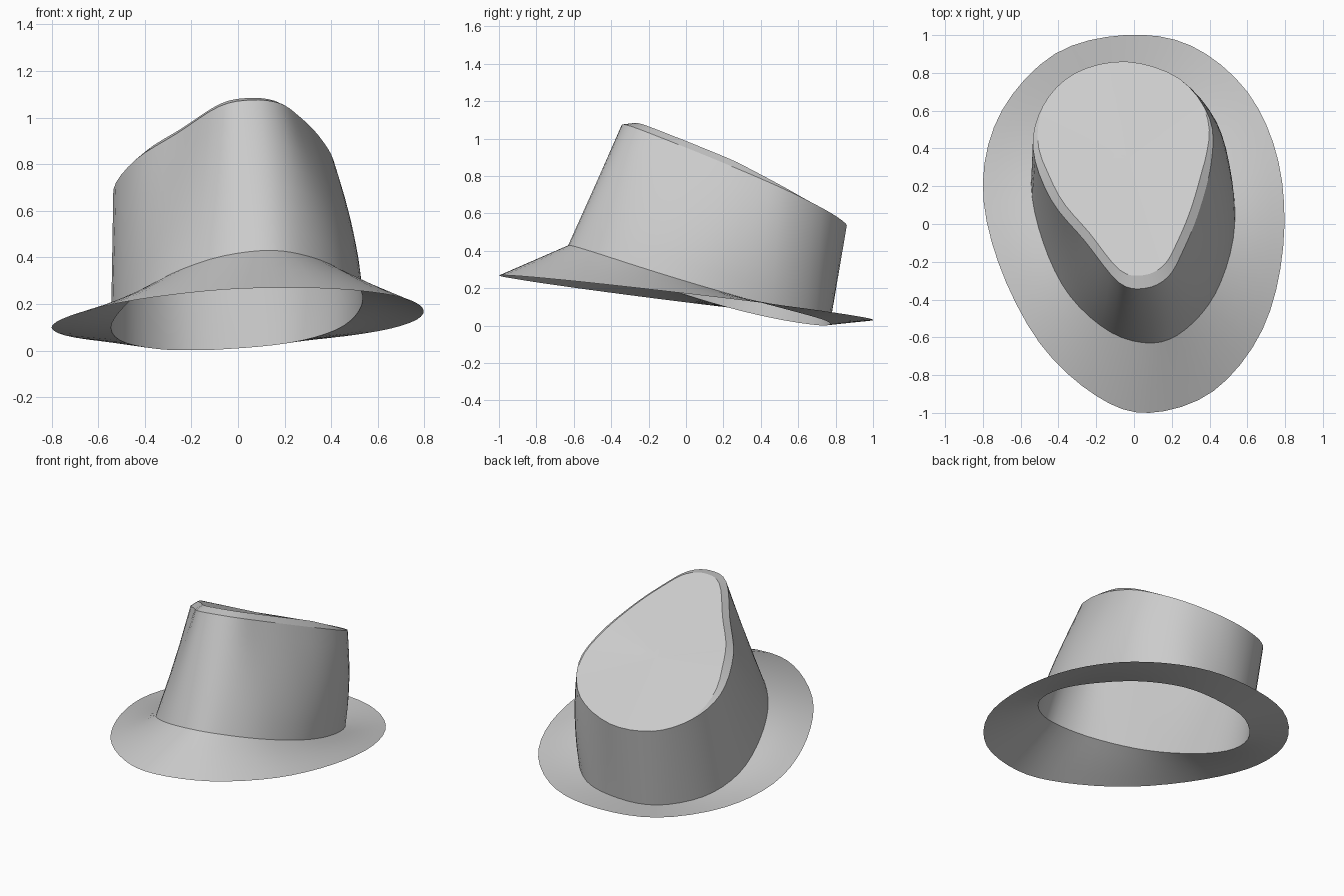
import bpy, bmesh, math
from mathutils import Vector

if "Cube" in bpy.data.objects:
    bpy.data.objects.remove(bpy.data.objects["Cube"])

SUB = 4  # segments between neighbouring control points

# Plan outlines, counterclockwise from the front
EDGE = [(.08, -1), (.42, -.885), (.68, -.56), (.79, -.12), (.765, .33), (.60, .70), (.3, .945),
        (-.05, 1), (-.42, .9), (-.7, .6), (-.8, .22), (-.72, -.2), (-.5, -.63), (-.2, -.91)]
BASE = [(.1, -.63), (.27, -.56), (.43, -.37), (.525, -.08), (.52, .22), (.42, .53), (.22, .73),
        (-.04, .77), (-.28, .71), (-.48, .5), (-.545, .22), (-.48, -.1), (-.34, -.38), (-.12, -.575)]
RIM = [(.06, -.34), (.18, -.28), (.26, -.14), (.345, .07), (.41, .33), (.40, .56), (.24, .77),
       (-.04, .86), (-.31, .80), (-.48, .63), (-.535, .4), (-.44, .13), (-.26, -.09), (-.08, -.31)]


def edge_z(x, y):
    return .148 - .118 * y + .03 * x


def base_z(x, y):
    return max(.002, .2 - .305 * y + .076 * y * y + .07 * x)


def rim_z(x, y):
    return .92 - .44 * y + .1 * x


def ring(points, height):
    """Closed smooth curve through the plan points, lifted by a height function."""
    out, n = [], len(points)
    for i in range(n):
        a, b, c, d = (Vector(points[(i + k) % n]) for k in (-1, 0, 1, 2))
        for s in range(SUB):
            t = s / SUB
            p = .5 * (2 * b + (c - a) * t + (2 * a - 5 * b + 4 * c - d) * t * t
                      + (3 * b - a - 3 * c + d) * t ** 3)
            out.append(Vector((p.x, p.y, height(p.x, p.y))))
    return out


def between(r0, r1, steps, bulge=0.0):
    """Rings from r0 to r1; bulge swells the right-hand side outwards."""
    rings = []
    for k in range(steps + 1):
        t = k / steps
        row = [a.lerp(b, t) for a, b in zip(r0, r1)]
        for p in row:
            p.x += bulge * 4 * t * (1 - t) * max(0, p.x / .5)
        rings.append(row)
    return rings


def loft(name, rings, centre=None):
    bm = bmesh.new()
    rows = [[bm.verts.new(p) for p in r] for r in rings]
    n = len(rows[0])
    for lo, hi in zip(rows, rows[1:]):
        for i in range(n):
            j = (i + 1) % n
            bm.faces.new((lo[i], lo[j], hi[j], hi[i]))
    if centre is not None:
        c = bm.verts.new(centre)
        for i in range(n):
            bm.faces.new((rows[-1][i], rows[-1][(i + 1) % n], c))
    mesh = bpy.data.meshes.new(name)
    bm.to_mesh(mesh)
    bm.free()
    obj = bpy.data.objects.new(name, mesh)
    bpy.context.collection.objects.link(obj)
    bpy.ops.object.select_all(action='DESELECT')
    obj.select_set(True)
    bpy.context.view_layer.objects.active = obj
    bpy.ops.object.shade_smooth_by_angle(angle=math.radians(25))
    return obj


edge, base, rim = ring(EDGE, edge_z), ring(BASE, base_z), ring(RIM, rim_z)

# Raised lip just inside the rim, fading out towards the back
middle = Vector((-.03, .35, .785))
lip = []
for p in rim:
    fade = min(1, max(0, (.65 - p.y) / .4))
    q = p.lerp(middle, .1 * fade)
    lip.append(Vector((q.x, q.y, rim_z(q.x, q.y) + .04 * fade)))

loft("brim", between(edge, base, 4))
loft("crown_wall", between(base, rim, 7, .03))
loft("crown_lip", [rim, lip])

# Nearly flat top panel
top = between(lip, [p.lerp(middle, .75) for p in lip], 3)
loft("crown_top", top, middle)
